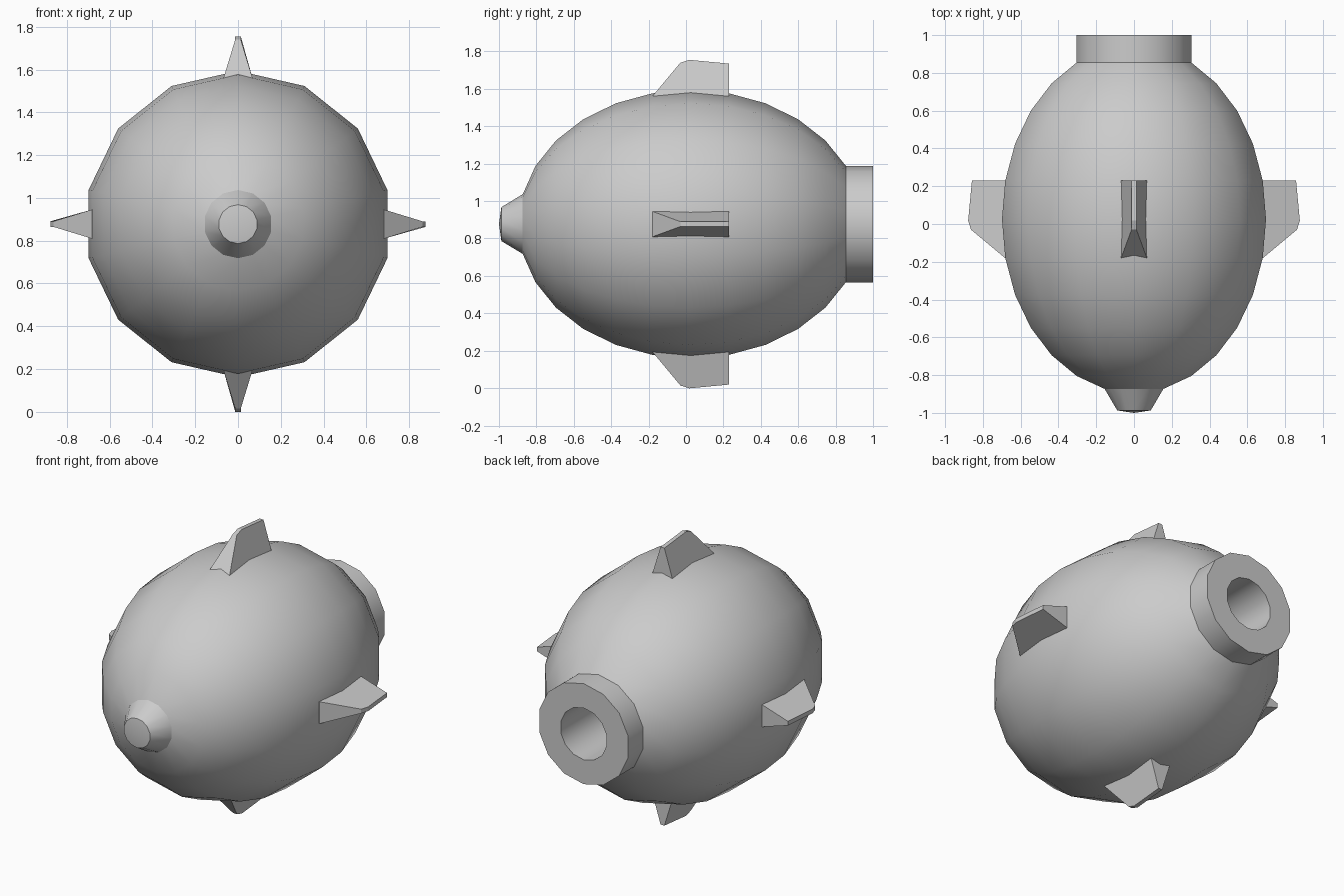
import bpy, bmesh, math
from mathutils import Matrix, Vector

if "Cube" in bpy.data.objects:
    bpy.data.objects.remove(bpy.data.objects["Cube"])

SEG = 14                 # sides around the long axis
ZC, YC = 0.877, 0.025    # axis height, body centre
R, L = 0.717, 0.921      # body radius and half length

grey = bpy.data.materials.new("plain grey")
grey.diffuse_color = (0.6, 0.6, 0.6, 1)
grey.use_nodes = True
grey.node_tree.nodes["Principled BSDF"].inputs["Base Color"].default_value = grey.diffuse_color


def finish(name, bm, smooth):
    mesh = bpy.data.meshes.new(name)
    bm.to_mesh(mesh)
    bm.free()
    mesh.materials.append(grey)
    for p in mesh.polygons:
        p.use_smooth = smooth
    if smooth:
        mesh.set_sharp_from_angle(angle=math.radians(30))
    ob = bpy.data.objects.new(name, mesh)
    bpy.context.collection.objects.link(ob)
    return ob


def lathe(name, profile):
    """Spin (y, radius) points around the long axis."""
    bm = bmesh.new()
    rings = []
    for y, r in profile:
        rings.append([bm.verts.new((r * math.sin(a), y, ZC + r * math.cos(a)))
                      for a in (2 * math.pi * i / SEG for i in range(SEG))])
    for a, b in zip(rings, rings[1:]):
        for i in range(SEG):
            j = (i + 1) % SEG
            bm.faces.new((a[i], a[j], b[j], b[i]))
    bmesh.ops.remove_doubles(bm, verts=bm.verts, dist=1e-5)
    return finish(name, bm, True)


def ring(k):
    t = math.pi * k / SEG
    return (YC - L * math.cos(t), R * math.sin(t))


# Egg-shaped body, open where the nose and collar join
lathe("body", [ring(k) for k in range(1, SEG - 1)])

# Tapered nose with a slightly domed tip
lathe("nose", [(-1.0, 0), (-0.987, 0.091), ring(1)])

# Rear collar with a deep round hole
lathe("rear_collar", [ring(SEG - 2), (1.0, 0.311), (1.0, 0.16), (0.6, 0.16), (0.58, 0)])


def fin(name, angle):
    """Wedge fin standing radially on the body."""
    # outline stations: (y, distance from axis, half width)
    low = [(-0.18, 0.683, 0.068), (0.23, 0.683, 0.068)]
    top = [(0.23, 0.858, 0.013), (0.018, 0.878, 0.013), (-0.03, 0.863, 0.013)]
    root = [(0.23, 0.6, 0.068), (-0.18, 0.6, 0.068)]
    bm = bmesh.new()

    def pair(p):
        y, h, w = p
        return bm.verts.new((-w, y, h)), bm.verts.new((w, y, h))

    f, b = pair(low[0]), pair(low[1])
    t = [pair(p) for p in top]
    rb, rf = pair(root[0]), pair(root[1])
    for s in (0, 1):
        bm.faces.new((f[s], b[s], t[0][s], t[1][s], t[2][s]))
        bm.faces.new((f[s], b[s], rb[s], rf[s]))
    loop = [f, rf, rb, b] + t
    for p, q in zip(loop, loop[1:] + loop[:1]):
        bm.faces.new((p[0], p[1], q[1], q[0]))
    bmesh.ops.recalc_face_normals(bm, faces=bm.faces)
    bm.transform(Matrix.Translation(Vector((0, 0, ZC))) @ Matrix.Rotation(angle, 4, 'Y'))
    return finish(name, bm, False)


# Four fins around the middle
for i, side in enumerate(("top", "right", "bottom", "left")):
    fin(side + "_fin", i * math.pi / 2)
